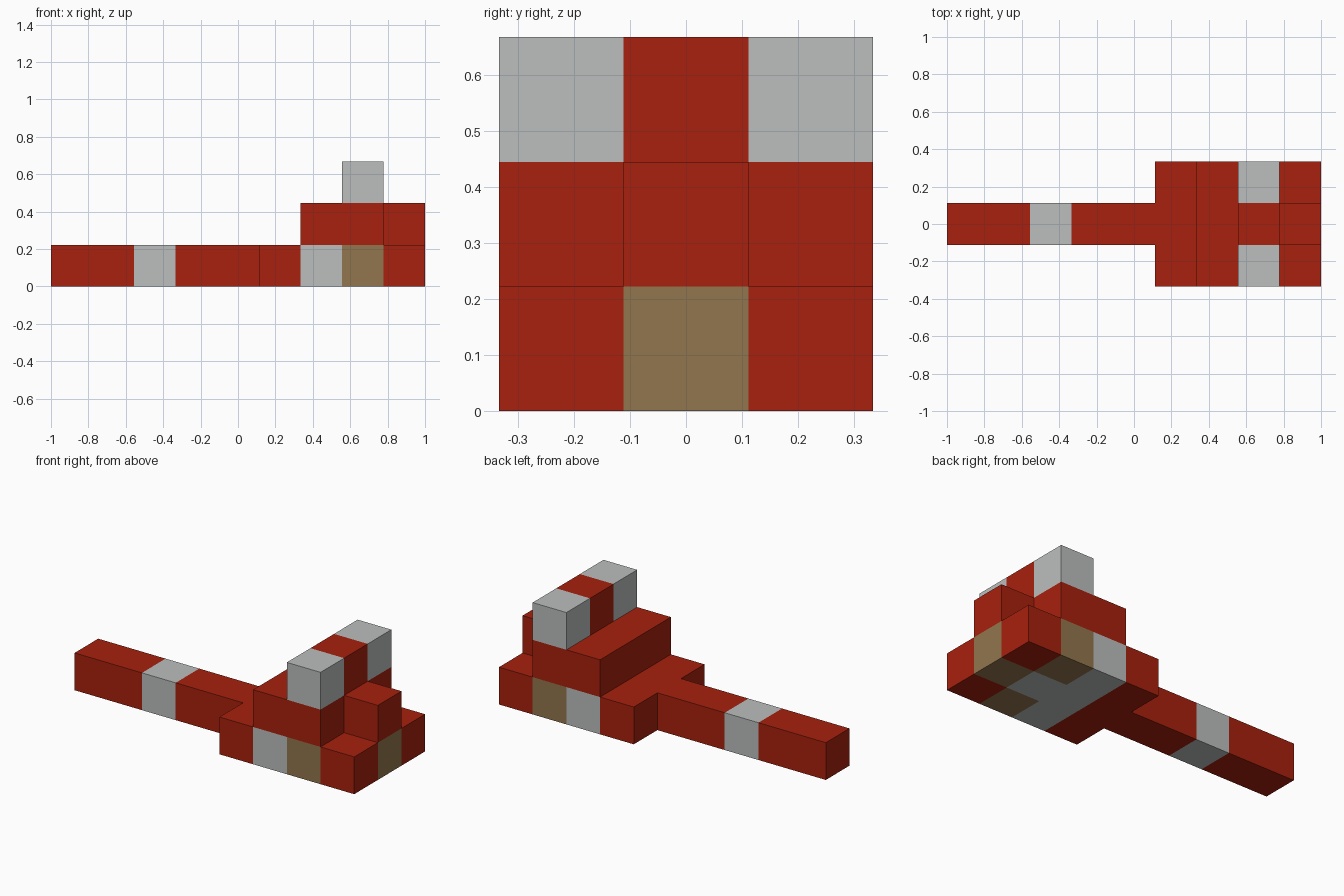
import bpy
import bmesh
from itertools import product
from mathutils import Vector

cube = bpy.data.objects.get("Cube")
if cube:
    bpy.data.objects.remove(cube, do_unlink=True)

UNIT = 2 / 9  # edge length of one block


def make_material(name, rgb):
    mat = bpy.data.materials.new(name)
    mat.use_nodes = True
    color = (*rgb, 1)
    mat.diffuse_color = color
    mat.node_tree.nodes["Principled BSDF"].inputs["Base Color"].default_value = color
    return mat


RED, GREY, TAN = range(3)
materials = [
    make_material("brick red", (0.39, 0.015, 0.004)),
    make_material("light grey", (0.50, 0.52, 0.51)),
    make_material("tan", (0.29, 0.18, 0.075)),
]


# Colour rules, by block column, row and layer
def plain(x, y, z):
    return RED


def handle_band(x, y, z):
    return GREY if x == 2 else RED


def arrow_stripes(x, y, z):
    # Nested arrow stripes pointing to the far end
    step = x + abs(y)
    if x == 5 or step == 9:
        return RED
    return TAN if step == 8 else GREY


def grey_ends(x, y, z):
    return GREY if y else RED


# Part name, block ranges in x, y and z, colour rule
SIDE, MIDDLE = range(-1, 2), range(1)
parts = [
    ("handle", range(5), MIDDLE, range(1), handle_band),
    ("base", range(5, 9), SIDE, range(1), arrow_stripes),
    ("upper_body", range(6, 8), SIDE, range(1, 2), plain),
    ("end_block", range(8, 9), MIDDLE, range(1, 2), plain),
    ("crossbar", range(7, 8), SIDE, range(2, 3), grey_ends),
]
filled = {cell for _, xs, ys, zs, _ in parts for cell in product(xs, ys, zs)}


def build_part(name, xs, ys, zs, rule):
    """Join blocks into one shell, leaving out faces buried in the model."""
    bm = bmesh.new()
    for cell in product(xs, ys, zs):
        centre = Vector((cell[0] - 4, cell[1], cell[2] + 0.5)) * UNIT
        for axis, sign in product(range(3), (-1, 1)):
            near = list(cell)
            near[axis] += sign
            if tuple(near) in filled:
                continue
            normal, u = Vector(), Vector()
            normal[axis] = sign
            u[(axis + 1) % 3] = 1
            v = normal.cross(u)
            ring = [normal - u - v, normal + u - v, normal + u + v, normal - u + v]
            face = bm.faces.new([bm.verts.new(centre + p * UNIT / 2) for p in ring])
            face.material_index = rule(*cell)
    bmesh.ops.remove_doubles(bm, verts=bm.verts[:], dist=0.001)
    mesh = bpy.data.meshes.new(name)
    bm.to_mesh(mesh)
    bm.free()
    for mat in materials:
        mesh.materials.append(mat)
    obj = bpy.data.objects.new(name, mesh)
    bpy.context.collection.objects.link(obj)


for part in parts:
    build_part(*part)
